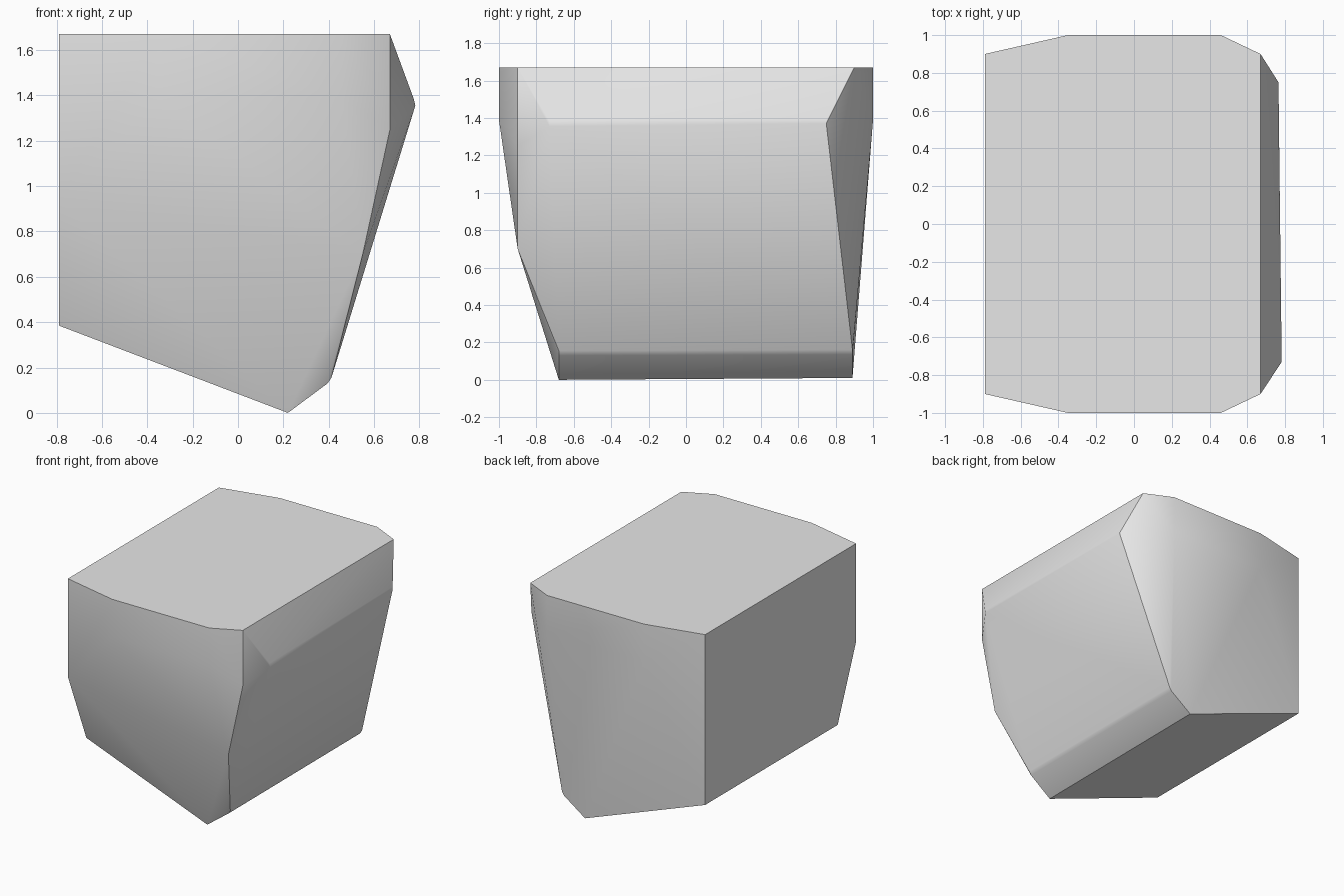
import bpy
import bmesh
import math

cube = bpy.data.objects.get("Cube")
if cube:
    bpy.data.objects.remove(cube, do_unlink=True)

# Plain grey stone
stone = bpy.data.materials.new("grey_stone")
stone.use_nodes = True
grey = (0.8, 0.8, 0.8, 1)
stone.diffuse_color = grey
stone.node_tree.nodes["Principled BSDF"].inputs["Base Color"].default_value = grey

TOP, BULGE = 1.67, 1.39
corners = []

# Flat top and the bulging upper walls, mirrored front to back
for side in (-1, 1):
    corners += [(x, side * y, TOP) for x, y in
                ((-0.79, 0.9), (-0.35, 1), (0.46, 1), (0.67, 0.9))]
    corners += [(x, side, BULGE) for x in (-0.35, 0.46)]

# Overhanging right face, with narrow rounded top and bottom edges
corners += [(0.775, -0.73, 1.385), (0.782, -0.73, 1.355),
            (0.76, 0.75, 1.39), (0.765, 0.75, 1.37),
            (0.412, -0.68, 0.155), (0.395, -0.68, 0.13),
            (0.412, 0.89, 0.16), (0.395, 0.89, 0.135)]

# Sloping underside
corners += [(0.22, -0.68, 0), (0.22, 0.89, 0.01),
            (-0.79, -0.68, 0.385), (-0.79, 0.9, 0.385)]

# Chipped lower front
corners += [(0.67, -0.9, 1.25), (0.55, -0.9, 0.7), (-0.79, -0.9, 0.93)]

# Wrap the corners in one faceted block
bm = bmesh.new()
for c in corners:
    bm.verts.new(c)
hull = bmesh.ops.convex_hull(bm, input=bm.verts[:])
loose = [v for v in bm.verts if not v.link_faces]
bmesh.ops.delete(bm, geom=loose, context='VERTS')
bmesh.ops.dissolve_limit(bm, angle_limit=math.radians(1),
                         verts=bm.verts[:], edges=bm.edges[:])
bmesh.ops.recalc_face_normals(bm, faces=bm.faces[:])

mesh = bpy.data.meshes.new("rock_block")
bm.to_mesh(mesh)
bm.free()
mesh.materials.append(stone)
rock = bpy.data.objects.new("rock_block", mesh)
bpy.context.collection.objects.link(rock)

# Soft facets, crisp main edges
bpy.ops.object.select_all(action='DESELECT')
rock.select_set(True)
bpy.context.view_layer.objects.active = rock
bpy.ops.object.shade_smooth_by_angle(angle=math.radians(30))
